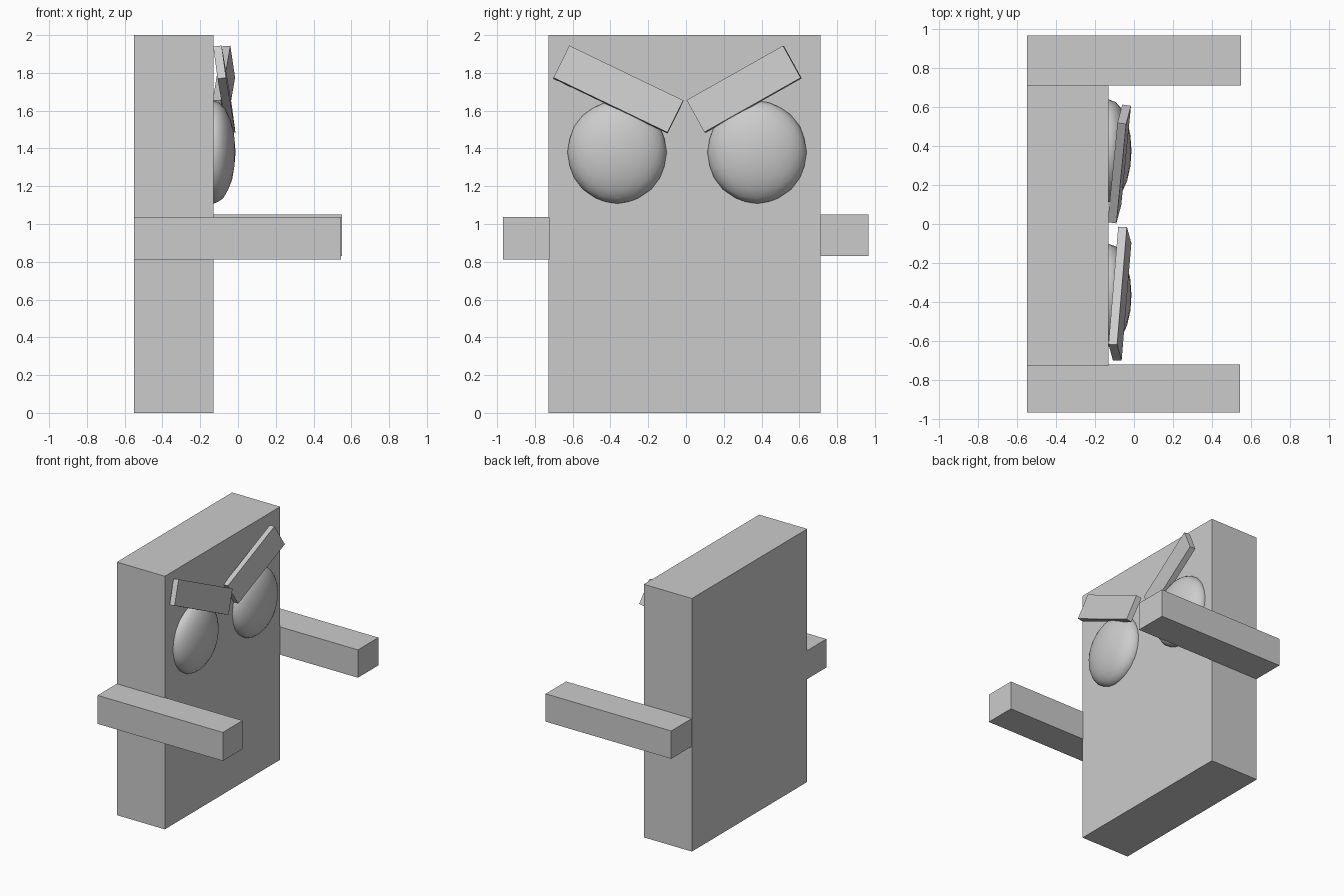
import bpy
from mathutils import Vector, Matrix

if "Cube" in bpy.data.objects:
    bpy.data.objects.remove(bpy.data.objects["Cube"])


def box(name, lo, hi):
    """Axis-aligned block between two corners."""
    lo, hi = Vector(lo), Vector(hi)
    bpy.ops.mesh.primitive_cube_add(size=1)
    ob = bpy.context.object
    ob.name = name
    ob.data.transform(Matrix.Translation((lo + hi) / 2) @ Matrix.Diagonal((*(hi - lo), 1)))
    return ob


def brow(name, face_centre, along, up, thickness=0.045):
    """Tilted slab given the centre of its front face and its two edge vectors."""
    u, v = Vector(along), Vector(up)
    n = u.cross(v).normalized()
    v = n.cross(u).normalized() * v.length
    rot = Matrix((n * thickness, u, v)).transposed().to_4x4()
    bpy.ops.mesh.primitive_cube_add(size=1)
    ob = bpy.context.object
    ob.name = name
    ob.data.transform(Matrix.Translation(Vector(face_centre) - n * thickness / 2) @ rot)


def eye(name, y):
    """Flattened smooth ball half sunk in the body."""
    bpy.ops.mesh.primitive_ico_sphere_add(subdivisions=3, radius=1)
    ob = bpy.context.object
    ob.name = name
    ob.data.transform(Matrix.Translation((-0.13, y, 1.38)) @ Matrix.Diagonal((0.117, 0.263, 0.272, 1)))
    bpy.ops.object.shade_smooth()


# Slab body
box("body", (-0.55, -0.728, 0), (-0.13, 0.712, 2))

# Arms reaching forward
box("right_arm", (-0.55, -0.968, 0.813), (0.545, -0.722, 1.038))
box("left_arm", (-0.548, 0.712, 0.83), (0.55, 0.967, 1.05))

# Eyes
eye("right_eye", -0.365)
eye("left_eye", 0.376)

# Slanted brows
brow("right_brow", (-0.05, -0.358, 1.715), (0.05, 0.603, -0.29), (-0.023, 0.083, 0.17))
brow("left_brow", (-0.053, 0.305, 1.715), (0.05, 0.51, 0.288), (-0.025, -0.093, 0.17))
